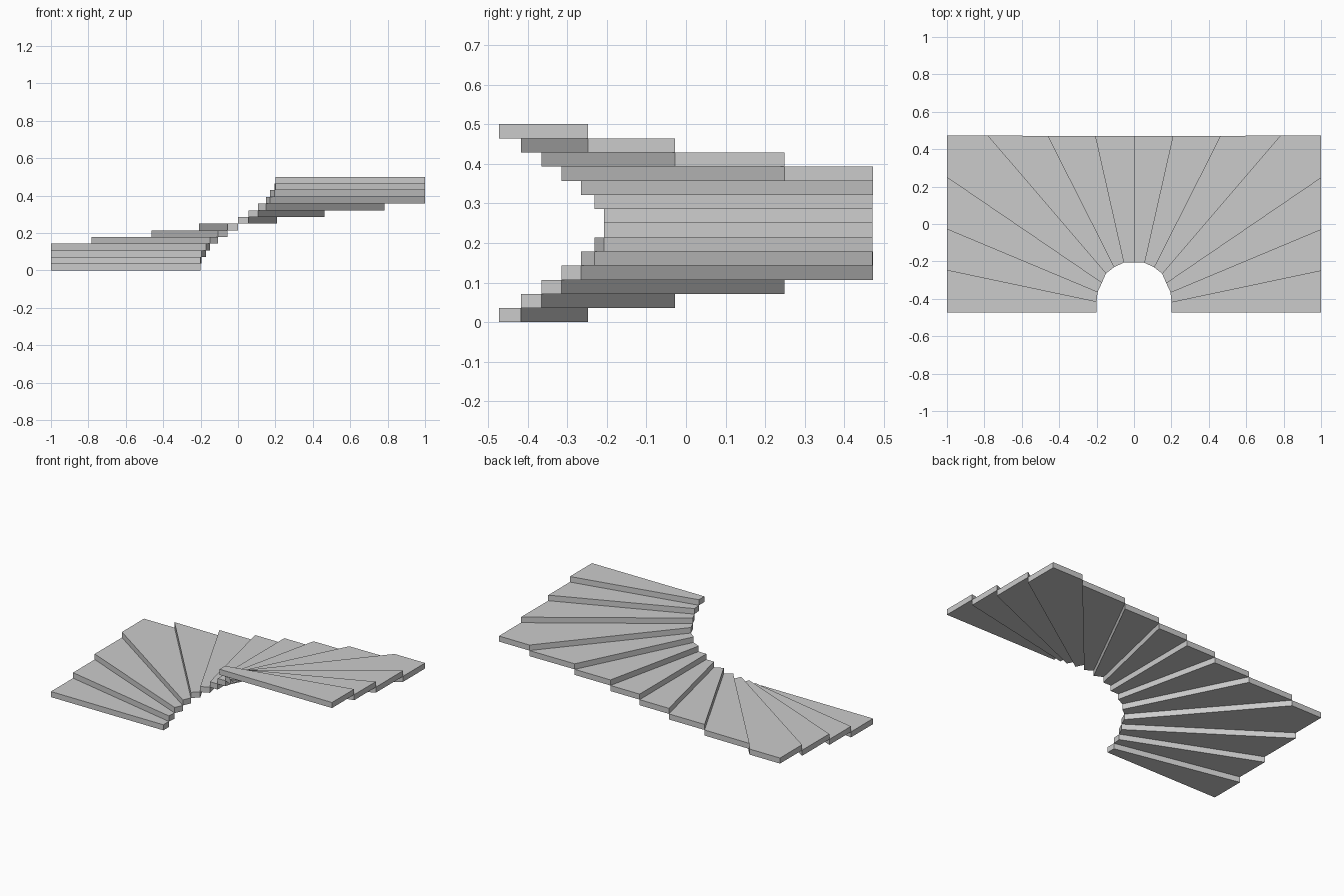
import bpy, bmesh

if "Cube" in bpy.data.objects:
    bpy.data.objects.remove(bpy.data.objects["Cube"])

STEPS = 14
RISE = 0.5 / STEPS

# Dividing lines of the left half, from the bottom tread to the centre line
inner = [(-0.20, -0.473), (-0.20, -0.417), (-0.195, -0.365), (-0.172, -0.315),
         (-0.15, -0.265), (-0.107, -0.231), (-0.055, -0.207), (0, -0.207)]
outer = [(-1, -0.473), (-1, -0.248), (-1, -0.028), (-1, 0.249),
         (-0.783, 0.473), (-0.462, 0.471), (-0.208, 0.471), (0, 0.471)]
CORNER = (-1, 0.473)


def make_tread(name, outline, level):
    """Flat slab extruded up from the outline at its stair level."""
    bm = bmesh.new()
    face = bm.faces.new([bm.verts.new((x, y, level * RISE)) for x, y in outline])
    top = bmesh.ops.extrude_face_region(bm, geom=[face], use_keep_orig=True)
    verts = [v for v in top["geom"] if isinstance(v, bmesh.types.BMVert)]
    bmesh.ops.translate(bm, verts=verts, vec=(0, 0, RISE))
    bmesh.ops.recalc_face_normals(bm, faces=bm.faces[:])
    mesh = bpy.data.meshes.new(name)
    bm.to_mesh(mesh)
    bm.free()
    bpy.context.collection.objects.link(bpy.data.objects.new(name, mesh))


# Winder treads: the right half mirrors the left and continues upward
for i in range(STEPS // 2):
    outline = [inner[i], inner[i + 1], outer[i + 1], outer[i]]
    if i == 3:
        outline.insert(3, CORNER)
    make_tread(f"tread_{i + 1:02d}", outline, i)
    mirrored = [(-x, y) for x, y in outline]
    make_tread(f"tread_{STEPS - i:02d}", mirrored, STEPS - 1 - i)
